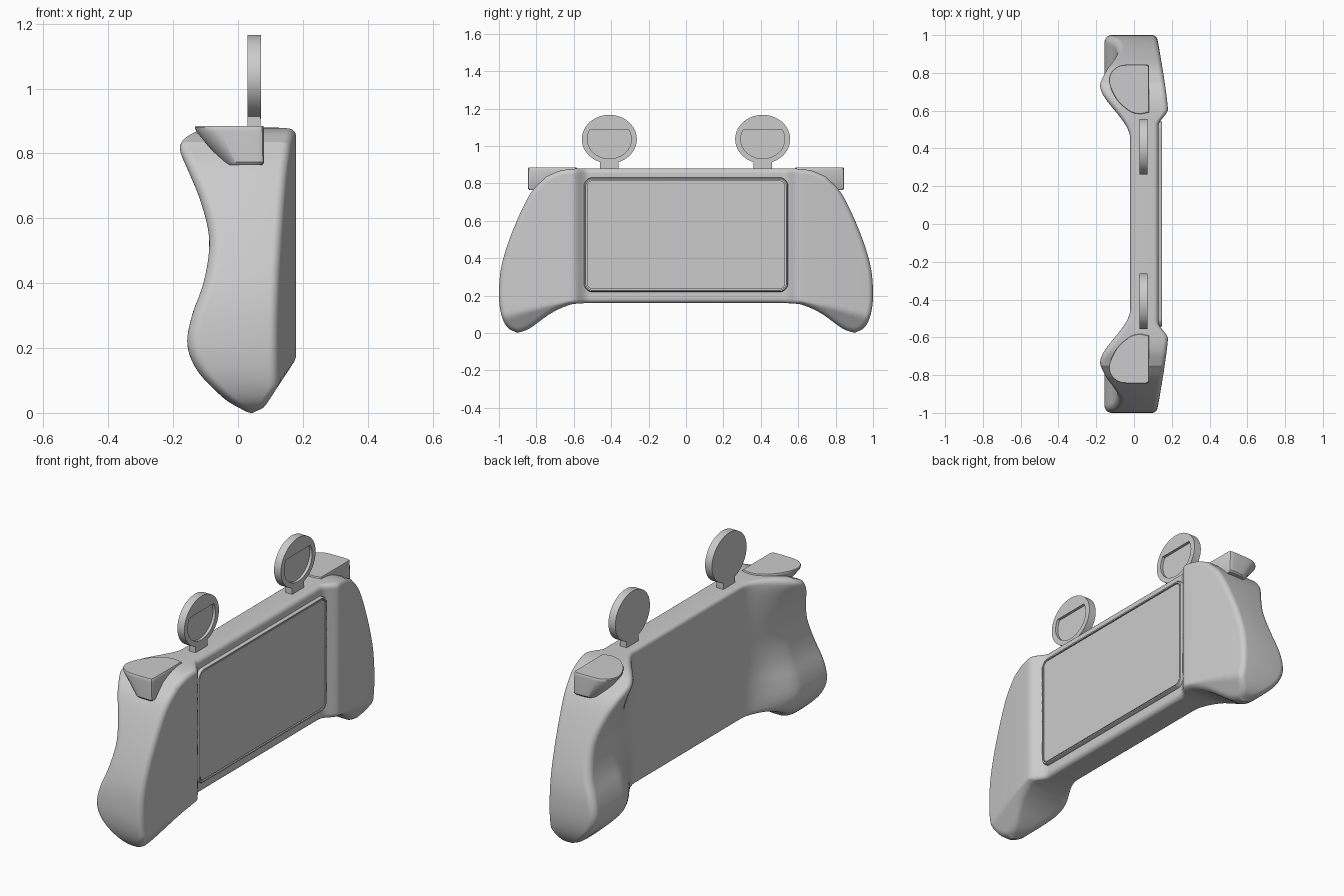
import bpy, bmesh, math
from mathutils import Vector
from mathutils.geometry import intersect_point_line

if "Cube" in bpy.data.objects:
    bpy.data.objects.remove(bpy.data.objects["Cube"])


def smooth_path(pts, n=14):
    """Dense Catmull-Rom path through 2D points."""
    p = [Vector(q) for q in pts]
    p = [2 * p[0] - p[1]] + p + [2 * p[-1] - p[-2]]
    out = []
    for a, b, c, d in zip(p, p[1:], p[2:], p[3:]):
        for i in range(n):
            t = i / n
            out.append(0.5 * (2 * b + (c - a) * t + (2 * a - 5 * b + 4 * c - d) * t * t
                              + (3 * b - a - 3 * c + d) * t ** 3))
    return out + [p[-2]]


def lookup(table, t):
    for a, b in zip(table, table[1:]):
        if t <= b[0]:
            k = max(0, (t - a[0]) / max(b[0] - a[0], 1e-9))
            return a[1] + k * (b[1] - a[1])
    return table[-1][1]


def resample(pts, ts):
    """Points at arc-length fractions ts."""
    path = smooth_path(pts)
    dist = [0]
    for a, b in zip(path, path[1:]):
        dist.append(dist[-1] + (b - a).length)
    ys = [(d / dist[-1], q.x) for d, q in zip(dist, path)]
    zs = [(d / dist[-1], q.y) for d, q in zip(dist, path)]
    return [Vector((lookup(ys, t), lookup(zs, t))) for t in ts]


def smoothstep(a, b, t):
    t = min(1, max(0, (t - a) / (b - a)))
    return t * t * (3 - 2 * t)


def finish(name, bm, mirror=True, angle=35):
    bmesh.ops.recalc_face_normals(bm, faces=bm.faces)
    me = bpy.data.meshes.new(name)
    bm.to_mesh(me)
    bm.free()
    me.shade_smooth()
    me.set_sharp_from_angle(angle=math.radians(angle))
    ob = bpy.data.objects.new(name, me)
    bpy.context.collection.objects.link(ob)
    if mirror:
        m = ob.modifiers.new("mirror", 'MIRROR')
        m.use_axis = (False, True, False)
    return ob


def loft(name, rings, mirror=True):
    """Skin closed rings of equal length and cap both ends."""
    bm = bmesh.new()
    vs = [[bm.verts.new(p) for p in r] for r in rings]
    n = len(vs[0])
    for a, b in zip(vs, vs[1:]):
        for i in range(n):
            j = (i + 1) % n
            bm.faces.new((a[i], a[j], b[j], b[i]))
    bm.faces.new(vs[0])
    bm.faces.new(vs[-1])
    return finish(name, bm, mirror)


# Body: half outline in (y, z), filled by a blended grid
bottom = [(0, .16), (.2, .16), (.42, .16), (.58, .157), (.65, .14), (.73, .1), (.835, .025), (.9, 0)]
outer = [(.9, 0), (.955, .03), (.988, .1), (1, .21), (.985, .365), (.925, .55), (.835, .74), (.75, .835)]
top = [(0, .88), (.2, .88), (.4, .88), (.57, .879), (.67, .868), (.75, .835)]
NU, NV = 90, 50
tu = [1 - (1 - i / NU) ** 1.6 for i in range(NU + 1)]
tv = [.5 - .5 * math.cos(math.pi * j / NV) for j in range(NV + 1)]
bot_c, top_c, out_c = resample(bottom, tu), resample(top, tu), resample(outer, tv)
in_c = [Vector((0, .16 + .72 * v)) for v in tv]
edge = bot_c + out_c[1:] + top_c[::-1][1:]

# Depth profiles by height: hand-grip back and the tapering front foot
back_prof = smooth_path([(0, .03), (.006, .01), (.055, -.055), (.13, -.125), (.21, -.156), (.3, -.142),
                         (.395, -.108), (.49, -.09), (.565, -.092), (.66, -.118), (.75, -.155),
                         (.83, -.19), (.88, -.185)])
foot_prof = [(0, .06), (.015, .08), (.165, .178), (.2, .22), (1, .5)]


def depths(p):
    y, z = p
    d = min((p - (a + (b - a) * min(1, max(0, intersect_point_line(p, a, b)[1])))).length
            for a, b in zip(edge, edge[1:]) if (b - a).length > 1e-7)
    front = .13 + .05 * smoothstep(.52, .61, y)
    if y > .6:
        front -= .06 * ((y - .6) / .4) ** 1.25
    front = min(front, lookup(foot_prof, z))
    s = smoothstep(.45, .76, y)
    back = -.02 + s * (lookup(back_prof, z) + .02)

    def fillet(r):
        r = min(r, .45 * (front - back))
        return r - math.sqrt(max(0, r * r - (r - d) ** 2)) if d < r else 0
    return front - fillet(.025), back + fillet(.02 + .018 * s)


bm = bmesh.new()
grid_f, grid_b = [], []
for i, u in enumerate(tu):
    col_f, col_b = [], []
    for j, v in enumerate(tv):
        p = ((1 - v) * bot_c[i] + v * top_c[i] + (1 - u) * in_c[j] + u * out_c[j]
             - (1 - u) * ((1 - v) * in_c[0] + v * in_c[-1])
             - u * ((1 - v) * out_c[0] + v * out_c[-1]))
        f, b = depths(p)
        col_f.append(bm.verts.new((f, p.x, p.y)))
        col_b.append(bm.verts.new((b, p.x, p.y)))
    grid_f.append(col_f)
    grid_b.append(col_b)
for g, flip in ((grid_f, 1), (grid_b, -1)):
    for i in range(NU):
        for j in range(NV):
            bm.faces.new((g[i][j], g[i + 1][j], g[i + 1][j + 1], g[i][j + 1])[::flip])


def rim(g):
    return [c[0] for c in g] + g[-1][1:] + [c[-1] for c in g[::-1]][1:]


rf, rb = rim(grid_f), rim(grid_b)
for k in range(len(rf) - 1):
    bm.faces.new((rf[k], rb[k], rb[k + 1], rf[k + 1]))
finish("controller_body", bm, angle=50)


# Screen: raised rounded panel with a thin groove round the glass
def screen_ring(x, inset, r=.045):
    hy, hz, r = .545 - inset, .306 - inset, r - inset
    ring = []
    for q, (sy, sz) in enumerate(((1, 1), (-1, 1), (-1, -1), (1, -1))):
        for k in range(9):
            a = math.pi / 2 * (q + k / 8)
            ring.append((x, sy * (hy - r) + r * math.cos(a), .525 + sz * (hz - r) + r * math.sin(a)))
    return ring


loft("screen_panel", [screen_ring(x, i) for x, i in
                      ((.1, 0), (.142, 0), (.148, .004), (.148, .011), (.136, .011),
                       (.136, .016), (.146, .016))], mirror=False)

# Shoulder triggers: D-shaped top narrowing downwards
outline = resample([(.08, .59), (.03, .582), (-.02, .595), (-.075, .64), (-.11, .69), (-.133, .755),
                    (-.12, .805), (-.085, .835), (-.05, .843), (.0, .845), (.05, .845), (.073, .842),
                    (.08, .83)], [k / 47 for k in range(48)])


def trigger_ring(z, taper, shrink=1):
    return [(.08 + (p.x - .08) * taper * shrink - .1 * (1 - shrink),
             .715 + (p.y - .715) * shrink, z) for p in outline]


loft("shoulder_trigger", [trigger_ring(.765, .58, .95), trigger_ring(.773, .61), trigger_ring(.868, .98),
                          trigger_ring(.88, 1, .995), trigger_ring(.885, 1, .975)])


# Round top discs with a D-shaped recess facing the screen side
def disc_ring(x, scale=1, zmax=1):
    return [(x, .41 + .147 * scale * math.cos(a), 1.036 + min(zmax, .13 * scale * math.sin(a)))
            for a in (2 * math.pi * k / 72 for k in range(72))]


loft("top_disc", [disc_ring(.03), disc_ring(.071), disc_ring(.071, .8, .051), disc_ring(.056, .8, .051)])

# Short stems joining discs to the body
bm = bmesh.new()
bmesh.ops.create_cube(bm, size=1)
for v in bm.verts:
    v.co = Vector((.05 + v.co.x * .04, .41 + v.co.y * .1, .893 + v.co.z * .06))
finish("disc_stem", bm)
